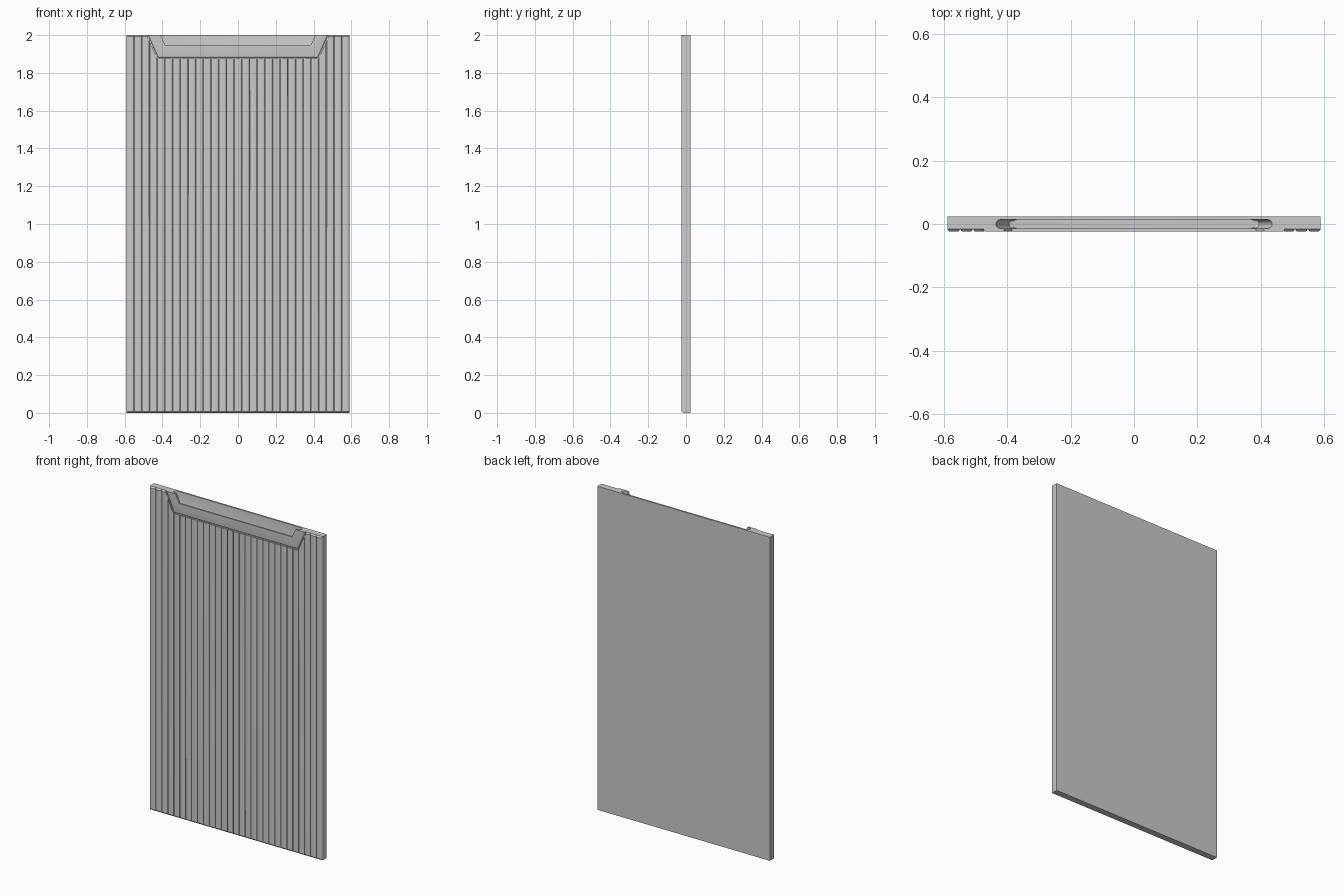
import bpy, bmesh, math

if "Cube" in bpy.data.objects:
    bpy.data.objects.remove(bpy.data.objects["Cube"])

W, H, FRONT, BACK = 0.59, 2.0, -0.024, 0.024   # half width, height, front/back y
RIBS, R = 29, 0.008                            # flute count, edge radius
FLOOR = FRONT + R                              # bottom of the grooves


def loft(name, rings):
    """Closed solid through rings of equal point count."""
    bm = bmesh.new()
    loops = [[bm.verts.new(p) for p in ring] for ring in rings]
    n = len(loops[0])
    for a, b in zip(loops, loops[1:]):
        for i in range(n):
            bm.faces.new((a[i], a[(i + 1) % n], b[(i + 1) % n], b[i]))
    bm.faces.new(loops[0])
    bm.faces.new(loops[-1])
    bmesh.ops.recalc_face_normals(bm, faces=bm.faces)
    me = bpy.data.meshes.new(name)
    bm.to_mesh(me)
    bm.free()
    ob = bpy.data.objects.new(name, me)
    bpy.context.collection.objects.link(ob)
    return ob


def boolean(target, tool, op):
    """Apply a boolean and remove the helper."""
    tool.hide_render = True
    mod = target.modifiers.new(op, 'BOOLEAN')
    mod.operation, mod.object, mod.solver = op, tool, 'EXACT'
    bpy.ops.object.select_all(action='DESELECT')
    bpy.context.view_layer.objects.active = target
    target.select_set(True)
    bpy.ops.object.modifier_apply(modifier=mod.name)
    bpy.data.objects.remove(tool)


def trapezoid(y, top, low, z_low, z_top=H, grow=0.0):
    """Symmetric trapezoid ring in the xz plane, grown sideways and downward."""
    slope = (top - low) / (H - z_low)
    z0 = z_low - grow
    x0 = low + grow * 0.65
    x1 = x0 + slope * (z_top - z0)
    return [(-x0, y, z0), (x0, y, z0), (x1, y, z_top), (-x1, y, z_top)]


# Fluted panel: rounded ribs across the front
pitch = 2 * W / RIBS
profile = []
for k in range(RIBS):
    x0 = -W + k * pitch
    gap = 0.001
    left = [(x0 + gap + R * (1 - math.cos(t)), FLOOR - R * math.sin(t))
            for t in (i * math.pi / 8 for i in range(5))]
    profile += left + [(2 * x0 + pitch - x, y) for x, y in reversed(left)]
profile[0] = (-W, FLOOR)
profile[-1] = (W, FLOOR)
profile += [(W, BACK), (-W, BACK)]
panel = loft("fluted_panel", [[(x, y, z) for x, y in profile] for z in (0, H)])

# Chamfers along the bottom and top of the ribs
for z, s in ((0, 1), (H, -1)):
    tri = [(FRONT - 0.01, z - s * 0.01), (FRONT - 0.01, z + s * 0.018), (FLOOR, z - s * 0.0)]
    boolean(panel, loft("rib_end_cutter", [[(x, y, c) for y, c in tri] for x in (-0.7, 0.7)]),
            'DIFFERENCE')

# Groove pocket around the handle frame
boolean(panel, loft("pocket_cutter", [trapezoid(y, 0.476, 0.423, 1.881, 2.02, 0.006)
                                      for y in (-0.05, FLOOR)]), 'DIFFERENCE')

# Handle frame with rounded outer edge, flush with the ribs
rings = [trapezoid(FLOOR + 0.002, 0.476, 0.423, 1.881)]
for i in range(5):
    t = i * math.pi / 8
    rings.append(trapezoid(FLOOR - R * math.sin(t), 0.476, 0.423, 1.881,
                           grow=-R * (1 - math.cos(t))))
boolean(panel, loft("handle_frame", rings), 'UNION')

# Finger channel: round-ended slot, narrowing downward
r, yc = 0.0135, 0.0


def slot(half, z):
    pts = []
    for s, start in ((1, -90), (-1, 90)):
        for i in range(9):
            a = math.radians(start + i * 22.5)
            pts.append((s * (half - r) + r * math.cos(a), yc + r * math.sin(a), z))
    return pts


boolean(panel, loft("channel_cutter", [slot(0.385, 1.892), slot(0.395, 1.897),
                                       slot(0.445, 2.02)]), 'DIFFERENCE')

# Hand opening through the front lip
boolean(panel, loft("opening_cutter", [trapezoid(y, 0.41, 0.385, 1.947, 2.03)
                                       for y in (-0.05, yc)]), 'DIFFERENCE')

bpy.ops.object.select_all(action='DESELECT')
panel.select_set(True)
bpy.context.view_layer.objects.active = panel
bpy.ops.object.shade_smooth_by_angle(angle=math.radians(30))
